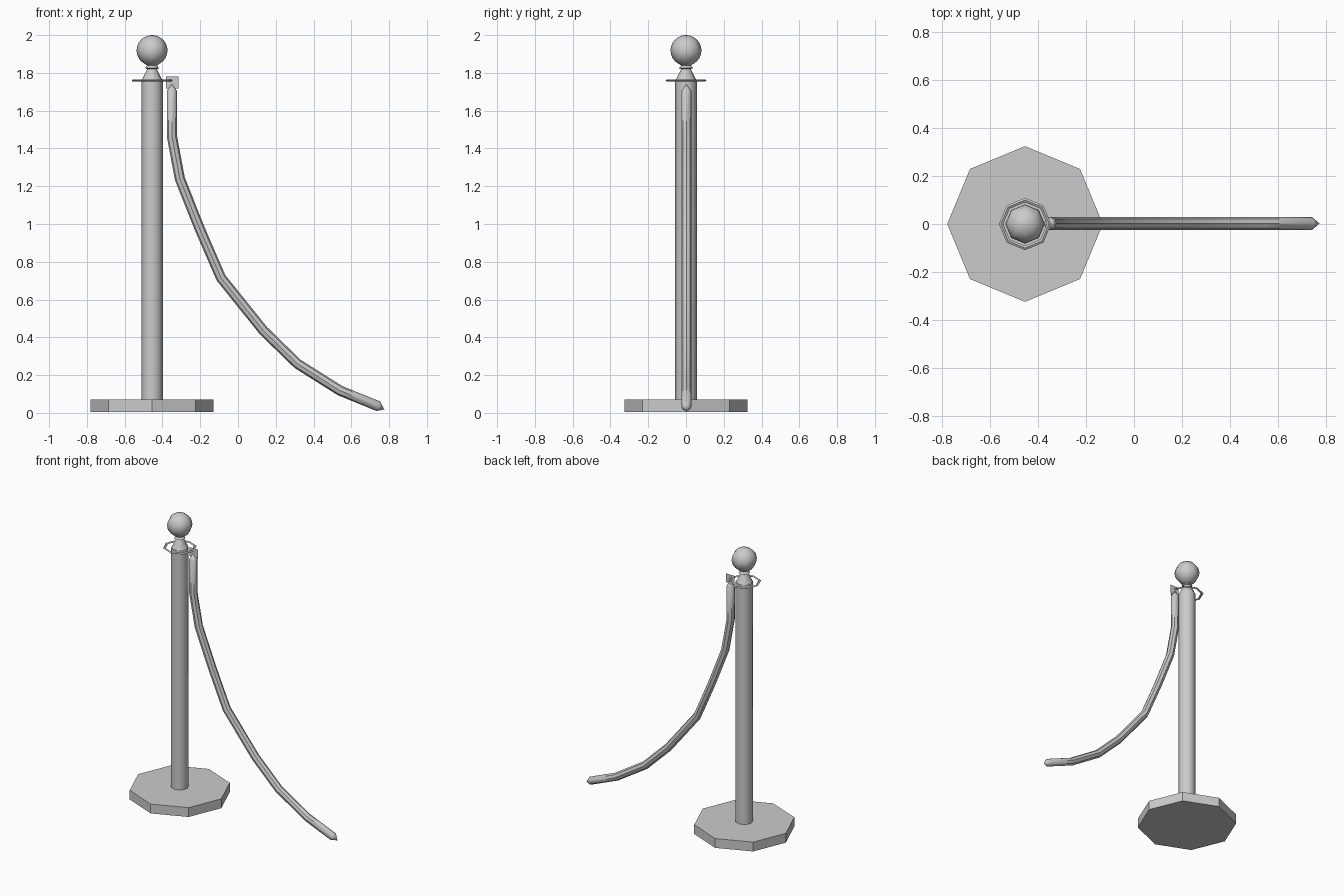
import bpy, bmesh, math
from mathutils import Vector

if "Cube" in bpy.data.objects:
    bpy.data.objects.remove(bpy.data.objects["Cube"])

POST_X = -0.455
SIDES = 8


def finish(bm, name, smooth=40):
    bmesh.ops.recalc_face_normals(bm, faces=bm.faces)
    mesh = bpy.data.meshes.new(name)
    bm.to_mesh(mesh)
    bm.free()
    obj = bpy.data.objects.new(name, mesh)
    bpy.context.collection.objects.link(obj)
    if smooth:
        bpy.ops.object.select_all(action='DESELECT')
        obj.select_set(True)
        bpy.context.view_layer.objects.active = obj
        bpy.ops.object.shade_smooth_by_angle(angle=math.radians(smooth))
    return obj


def bridge(bm, a, b):
    n = len(a)
    for i in range(n):
        bm.faces.new((a[i], a[(i + 1) % n], b[(i + 1) % n], b[i]))


def lathe(name, profile, closed=False, smooth=50):
    """Turn an (r, z) profile around the post axis."""
    bm = bmesh.new()
    rings = [[bm.verts.new((POST_X + r * math.cos(math.tau * i / SIDES),
                            r * math.sin(math.tau * i / SIDES), z))
              for i in range(SIDES)] for r, z in profile]
    for a, b in zip(rings, rings[1:]):
        bridge(bm, a, b)
    if closed:
        bridge(bm, rings[-1], rings[0])
    else:
        bm.faces.new(rings[0])
        bm.faces.new(rings[-1])
    return finish(bm, name, smooth)


# Octagonal foot and upright
lathe("base", [(0.325, 0.004), (0.325, 0.07)], smooth=0)
lathe("post", [(0.057, 0.07), (0.057, 1.76)])

# Collar, neck and ball finial in one turned profile
ball = [(0.082 * math.sin(t), 1.919 - 0.081 * math.cos(t))
        for t in (math.pi * k / 12 for k in range(2, 12))]
lathe("finial", [(0.055, 1.76), (0.028, 1.815), (0.026, 1.82), (0.037, 1.825),
                 (0.026, 1.84)] + ball + [(0.002, 2.0)])

# Thin ring around the collar
lathe("collar_ring", [(0.100 + 0.009 * math.cos(t), 1.76 + 0.006 * math.sin(t))
                      for t in (math.tau * k / 4 for k in range(4))], closed=True)

# Flat hook plate
bm = bmesh.new()
bm.faces.new([bm.verts.new((x, 0, z)) for x, z in
              ((-0.38, 1.718), (-0.314, 1.718), (-0.314, 1.78), (-0.38, 1.78))])
finish(bm, "hook", smooth=0)

# Hanging rope with pointed ends
path = [Vector((x, 0.002, z)) for x, z in (
    (-0.35, 1.705), (-0.35, 1.465), (-0.308, 1.24), (-0.205, 0.98),
    (-0.09, 0.715), (0.135, 0.435), (0.315, 0.26), (0.54, 0.118), (0.743, 0.035))]
R = 0.027
bm = bmesh.new()
rings = []
for i, p in enumerate(path):
    t = (path[min(i + 1, len(path) - 1)] - path[max(i - 1, 0)]).normalized()
    side = Vector((t.z, 0, -t.x))
    rings.append([bm.verts.new(p + R * (side * math.cos(math.tau * k / SIDES)
                                        + Vector((0, 1, 0)) * math.sin(math.tau * k / SIDES)))
                  for k in range(SIDES)])
for a, b in zip(rings, rings[1:]):
    bridge(bm, a, b)
for ring, tip in ((rings[0], (-0.35, 0.002, 1.742)), (rings[-1], (0.775, 0.002, 0.018))):
    v = bm.verts.new(tip)
    for k in range(SIDES):
        bm.faces.new((ring[k], ring[(k + 1) % SIDES], v))
finish(bm, "rope")
